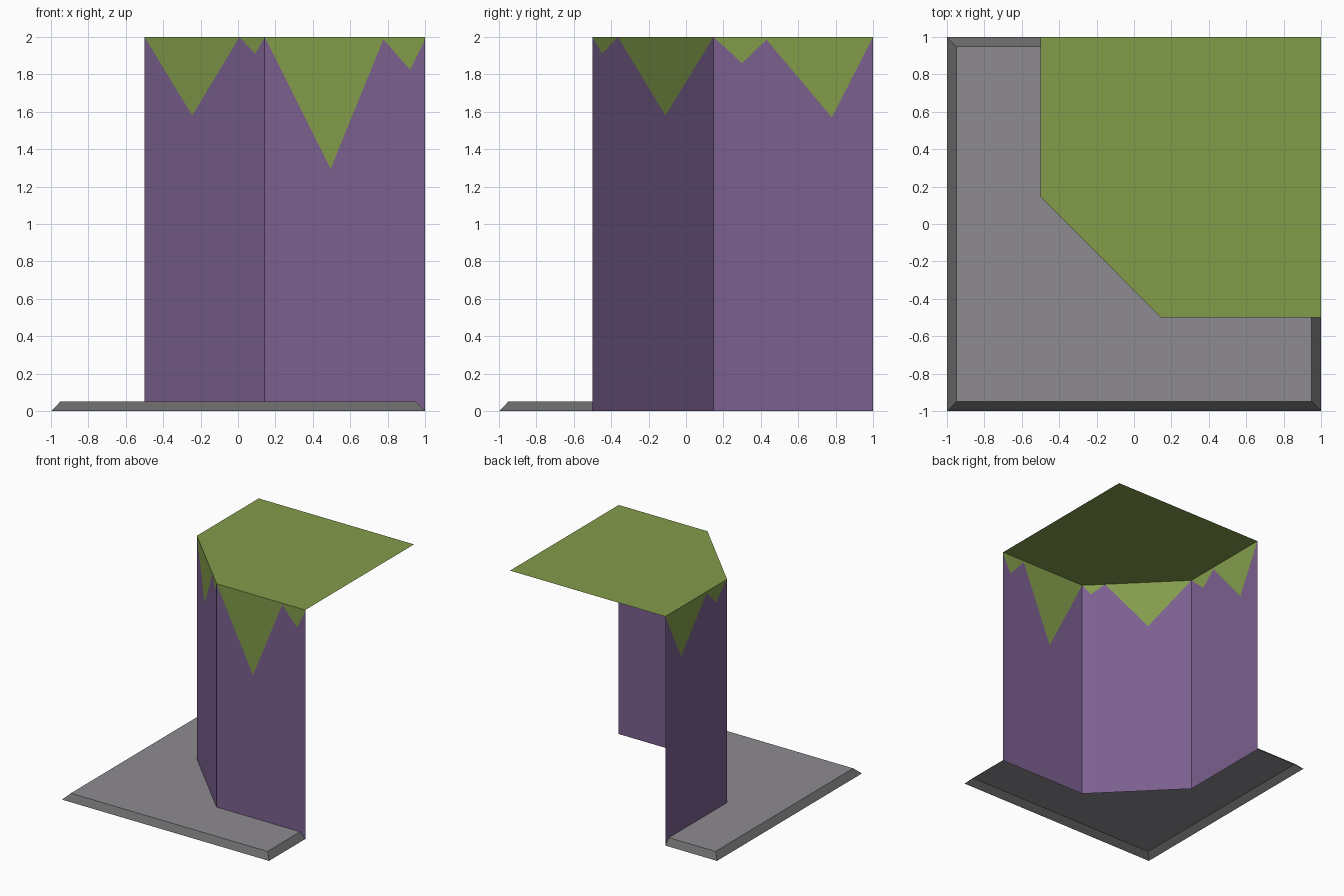
import bpy
from mathutils import Vector

if "Cube" in bpy.data.objects:
    bpy.data.objects.remove(bpy.data.objects["Cube"])


def material(name, rgb):
    # sRGB 0-255 to linear
    lin = [(c / 255 / 12.92) if c < 10 else ((c / 255 + 0.055) / 1.055) ** 2.4 for c in rgb]
    m = bpy.data.materials.new(name)
    m.diffuse_color = (*lin, 1)
    m.use_nodes = True
    m.node_tree.nodes["Principled BSDF"].inputs["Base Color"].default_value = m.diffuse_color
    return m


GRASS = material("grass green", (131, 156, 75))
ROCK = material("cliff purple", (123, 96, 143))
FLOOR = material("floor grey", (141, 139, 144))
RIM = material("rim dark grey", (106, 106, 106))


def make(name, faces, mats):
    """faces: list of (points, material slot)."""
    verts, index, polys = [], {}, []
    for pts, _ in faces:
        poly = []
        for p in pts:
            key = tuple(round(c, 4) for c in p)
            if key not in index:
                index[key] = len(verts)
                verts.append(key)
            if index[key] not in poly:      # drop repeated corners
                poly.append(index[key])
        polys.append((poly))
    keep = [i for i, p in enumerate(polys) if len(p) > 2]
    me = bpy.data.meshes.new(name)
    me.from_pydata(verts, [], [polys[i] for i in keep])
    for m in mats:
        me.materials.append(m)
    for poly, i in zip(me.polygons, keep):
        poly.material_index = faces[i][1]
    ob = bpy.data.objects.new(name, me)
    bpy.context.collection.objects.link(ob)
    return ob


H, T = 2.0, 0.05                      # cliff height, floor height
A, B = (-0.5, 0.147), (0.143, -0.5)   # ends of the diagonal wall
BACK, RIGHT = (-0.5, 1.0), (1.0, -0.5)


def wall(name, p, q, drips):
    """Rock wall from p to q with a jagged grass fringe; drips = (fraction, z)."""
    p, q = Vector(p), Vector(q)

    def at(t, z):
        return (*p.lerp(q, t), z)
    faces = []
    for (t0, z0), (t1, z1) in zip(drips, drips[1:]):
        faces.append(([at(t0, 0), at(t1, 0), at(t1, z1), at(t0, z0)], 0))
        faces.append(([at(t0, z0), at(t1, z1), at(t1, H), at(t0, H)], 1))
    make(name, faces, [ROCK, GRASS])


# Cliff walls, going from the back round to the right side
wall("left_cliff_wall", BACK, A,
     [(0, 2), (0.258, 1.57), (0.668, 1.985), (0.82, 1.86), (1, 2)])
wall("diagonal_cliff_wall", A, B,
     [(0, 2), (0.397, 1.58), (0.79, 2), (0.92, 1.91), (1, 2)])
wall("front_cliff_wall", B, RIGHT,
     [(0, 2), (0.411, 1.295), (0.74, 1.987), (0.907, 1.825), (1, 1.985)])

# Grass plateau
make("grass_top", [([(*c, H) for c in (BACK, A, B, RIGHT, (1, 1))], 0)], [GRASS])

# Floor at the foot of the cliff, open underneath
i = 0.95
make("lower_floor", [([(*c, T) for c in (
    (-i, i), (-i, -i), (i, -i), (i, -0.5), B, A, (-0.5, i))], 0)], [FLOOR])

# Sloping rim: outer path on the ground, inner path at floor height
outer = [(-0.5, 1), (-1, 1), (-1, -1), (1, -1), (1, -0.5)]
inner = [(-0.5, i), (-i, i), (-i, -i), (i, -i), (i, -0.5)]
make("floor_rim", [([(*outer[k], 0), (*outer[k + 1], 0), (*inner[k + 1], T), (*inner[k], T)], 0)
                   for k in range(4)], [RIM])
